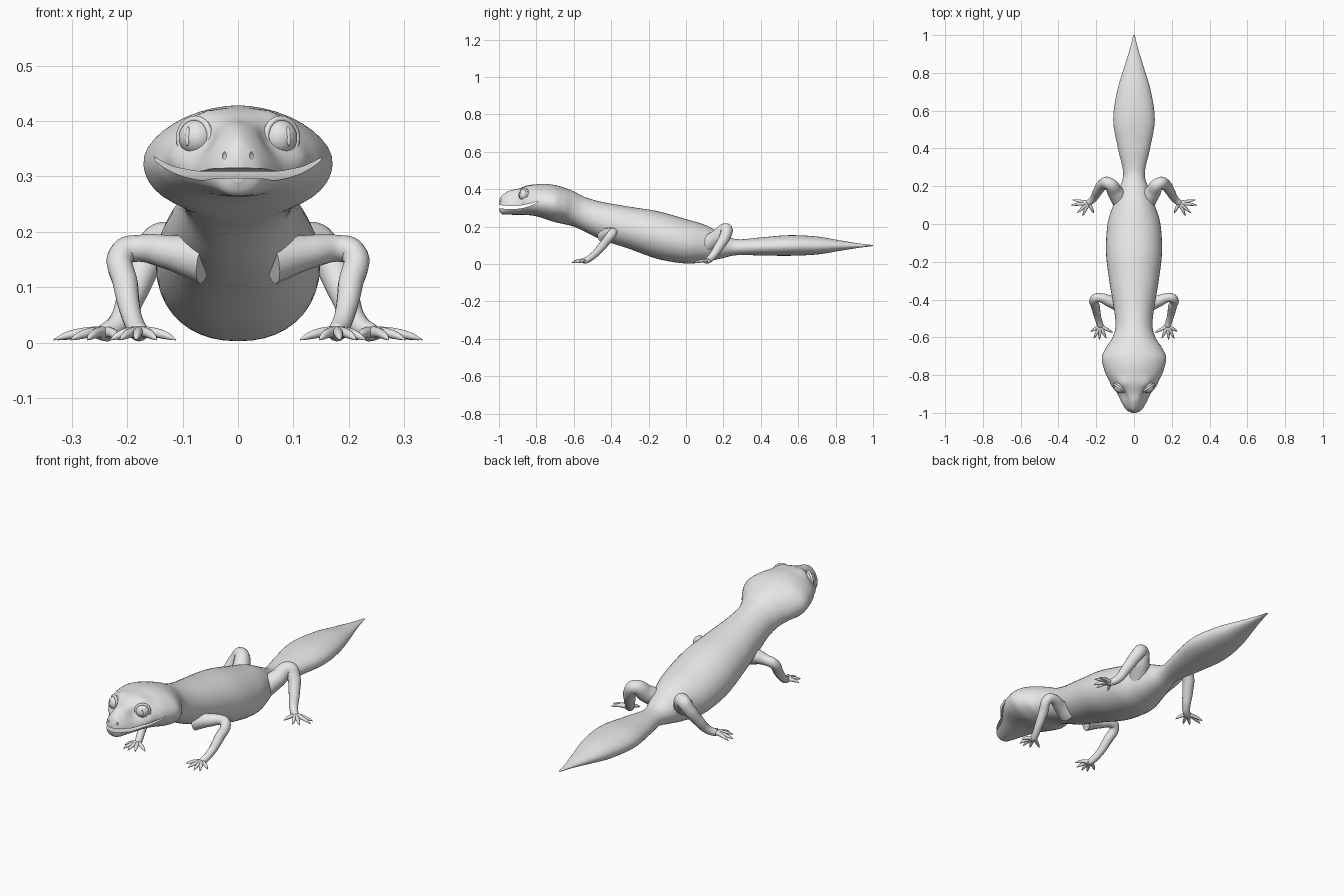
import bpy, bmesh, math
from mathutils import Vector, Matrix

old = bpy.data.objects.get("Cube")
if old:
    bpy.data.objects.remove(old, do_unlink=True)

skin = bpy.data.materials.new("plain_grey")
skin.use_nodes = True
skin.diffuse_color = (0.8, 0.8, 0.8, 1)
skin.node_tree.nodes["Principled BSDF"].inputs["Base Color"].default_value = (0.8, 0.8, 0.8, 1)


def activate(ob):
    bpy.ops.object.select_all(action='DESELECT')
    ob.select_set(True)
    bpy.context.view_layer.objects.active = ob


def add_object(name, data):
    ob = bpy.data.objects.new(name, data)
    bpy.context.collection.objects.link(ob)
    data.materials.append(skin)
    return ob


def mesh_object(name, bm):
    bmesh.ops.recalc_face_normals(bm, faces=bm.faces[:])
    me = bpy.data.meshes.new(name)
    bm.to_mesh(me)
    bm.free()
    return add_object(name, me)


def smooth(ob, degrees=40):
    activate(ob)
    bpy.ops.object.shade_smooth_by_angle(angle=math.radians(degrees))


def spline_rows(rows, steps):
    """Smooth interpolation through rows of numbers."""
    out = []
    for i in range(len(rows) - 1):
        a, b = rows[max(i - 1, 0)], rows[i]
        c, d = rows[i + 1], rows[min(i + 2, len(rows) - 1)]
        for s in range(steps):
            t = s / steps
            out.append([q + t * (r - p) / 2 + t * t * (p - 2.5 * q + 2 * r - w / 2)
                        + t ** 3 * (1.5 * (q - r) + (w - p) / 2)
                        for p, q, r, w in zip(a, b, c, d)])
    return out + [list(rows[-1])]


# Head, trunk and tail sections: y, half width, bottom, top
sections = [
    (-1, .012, .29, .338), (-.985, .04, .267, .367), (-.95, .064, .264, .39),
    (-.9, .09, .263, .41), (-.85, .118, .262, .421), (-.8, .147, .255, .426),
    (-.75, .162, .24, .428), (-.7, .167, .224, .422), (-.65, .146, .213, .408),
    (-.6, .114, .2, .388), (-.54, .098, .173, .358), (-.45, .106, .13, .332),
    (-.3, .131, .08, .306), (-.15, .148, .027, .282), (0, .14, .003, .24),
    (.1, .11, .012, .21), (.19, .077, .03, .165), (.27, .057, .047, .133),
    (.4, .085, .046, .142), (.55, .11, .044, .154), (.7, .09, .051, .147),
    (.82, .055, .07, .127), (.92, .024, .086, .111), (1, .004, .096, .101)]

# Soft sculpting on both sides of the head: centre, size, push
bumps = [
    ((.085, -.915, .375), .04, (-.022, .012, -.004)),   # hollow before the eye
    ((.068, -.84, .425), .03, (.006, -.012, .011)),     # brow ridge
    ((0, -.9, .42), .035, (0, 0, -.009)),               # dip between brows
    ((.16, -.72, .34), .04, (.004, 0, 0)),              # cheek
    ((.12, -.86, .335), .025, (.006, -.003, 0)),        # upper lip fold
    ((.1, -.66, .25), .05, (-.006, 0, .006))]           # throat crease

SIDES = 40
bm = bmesh.new()
rings = []
for y, w, lo, hi in spline_rows(sections, 7):
    back = min(max((y + .95) / .25, 0), 1)
    mid = lo + (hi - lo) * (.35 + .12 * back)
    power = 1.4 - .4 * back
    ring = []
    for k in range(SIDES):
        a = math.tau * k / SIDES
        ca, sa = math.cos(a), math.sin(a)
        x = w * math.copysign(abs(ca) ** (power if sa > 0 else .9), ca)
        z = mid + sa * ((hi - mid) if sa > 0 else (mid - lo))
        p = Vector((abs(x), y, z))
        move = Vector()
        for centre, size, push in bumps:
            d = (p - Vector(centre)).length / size
            move += Vector(push) * math.exp(-d * d)
        p += move
        ring.append(bm.verts.new((math.copysign(p.x, x) if abs(x) > 1e-4 else 0, p.y, p.z)))
    rings.append(ring)
for r, q in zip(rings, rings[1:]):
    for k in range(SIDES):
        n = (k + 1) % SIDES
        bm.faces.new((r[k], r[n], q[n], q[k]))
bm.faces.new(rings[0])
bm.faces.new(rings[-1])
body = mesh_object("body", bm)

# Cutter: a curved mouth opening and two nostrils
upper = [(-1.05, .316), (-.98, .314), (-.93, .309), (-.86, .317), (-.785, .336)]
lower = [(-1.05, .298), (-.98, .296), (-.93, .293), (-.86, .302), (-.795, .328)]
outline = spline_rows(upper, 5) + spline_rows(lower, 5)[::-1]
bm = bmesh.new()
cap = bm.faces.new([bm.verts.new((-.25, y, z)) for y, z in outline])
grown = bmesh.ops.extrude_face_region(bm, geom=[cap])["geom"]
bmesh.ops.translate(bm, vec=(.5, 0, 0), verts=[v for v in grown if isinstance(v, bmesh.types.BMVert)])
for side in (1, -1):
    place = Matrix.Translation((side * .025, -.992, .339)) @ Matrix.Diagonal((.6, 1, 1.2, 1))
    bmesh.ops.create_uvsphere(bm, u_segments=12, v_segments=8, radius=.007, matrix=place)
cutter = mesh_object("mouth_cutter", bm)
cutter.hide_render = True
cut = body.modifiers.new("mouth", 'BOOLEAN')
cut.operation = 'DIFFERENCE'
cut.solver = 'EXACT'
cut.object = cutter
activate(body)
bpy.ops.object.modifier_apply(modifier=cut.name)
bpy.data.objects.remove(cutter, do_unlink=True)
smooth(body)


# Limbs: tapered tubes with arched, clawed toes
def limb(name, side, path, tips):
    cu = bpy.data.curves.new(name, 'CURVE')
    cu.dimensions = '3D'
    cu.bevel_depth = 1
    cu.bevel_resolution = 4
    cu.resolution_u = 8
    cu.use_fill_caps = True

    def tube(points):
        sp = cu.splines.new('BEZIER')
        sp.bezier_points.add(len(points) - 1)
        for bp, (x, y, z, r) in zip(sp.bezier_points, points):
            bp.co = (side * x, y, z)
            bp.radius = r
            bp.handle_left_type = bp.handle_right_type = 'AUTO'

    tube(path)
    px, py = path[-2][:2]
    for tx, ty in tips:
        def along(t, z, r):
            return (px + (tx - px) * t, py + (ty - py) * t, z, r)
        tube([along(0, .018, .012), along(.4, .018, .009), along(.62, .015, .008),
              along(.8, .011, .006), along(1, .005, .001)])
    ob = add_object(name, cu)
    activate(ob)
    bpy.ops.object.convert(target='MESH')
    smooth(bpy.context.object, 50)


front_path = [(.06, -.43, .15, .045), (.125, -.41, .163, .031), (.18, -.39, .17, .024),
              (.207, -.395, .163, .024), (.203, -.44, .105, .023), (.19, -.5, .042, .018),
              (.178, -.54, .018, .017), (.175, -.56, .014, .006)]
front_tips = [(.112, -.575), (.147, -.605), (.184, -.613), (.213, -.606), (.23, -.568)]
hind_path = [(.05, .09, .09, .05), (.1, .17, .145, .042), (.135, .215, .185, .033),
             (.16, .212, .155, .031), (.19, .175, .09, .026), (.215, .135, .035, .02),
             (.24, .112, .018, .017), (.258, .1, .013, .006)]
hind_tips = [(.325, .128), (.333, .1), (.302, .058), (.272, .044), (.213, .058)]

for side, word in ((1, "left"), (-1, "right")):
    limb(word + "_front_leg", side, front_path, front_tips)
    limb(word + "_hind_leg", side, hind_path, hind_tips)

    # Eyeball with a slit pupil ridge and a rim of eyelid
    centre = Vector((side * .074, -.862, .37))
    look = Vector((side * .55, -.82, .08)).normalized()
    turn = look.to_track_quat('Z', 'Y').to_matrix().to_4x4()
    bm = bmesh.new()
    bmesh.ops.create_uvsphere(bm, u_segments=28, v_segments=18, radius=.033,
                              matrix=Matrix.Translation(centre) @ turn)
    slit = Matrix.Translation(centre + look * .031) @ turn @ Matrix.Diagonal((.25, 1, .2, 1))
    bmesh.ops.create_uvsphere(bm, u_segments=16, v_segments=10, radius=.018, matrix=slit)
    smooth(mesh_object(word + "_eye", bm), 60)

    bpy.ops.mesh.primitive_torus_add(major_segments=32, minor_segments=10,
                                     major_radius=.033, minor_radius=.006)
    lid = bpy.context.object
    lid.name = word + "_eyelid"
    lid.matrix_world = Matrix.Translation(centre + look * .008) @ turn
    lid.data.materials.append(skin)
    smooth(lid, 60)
